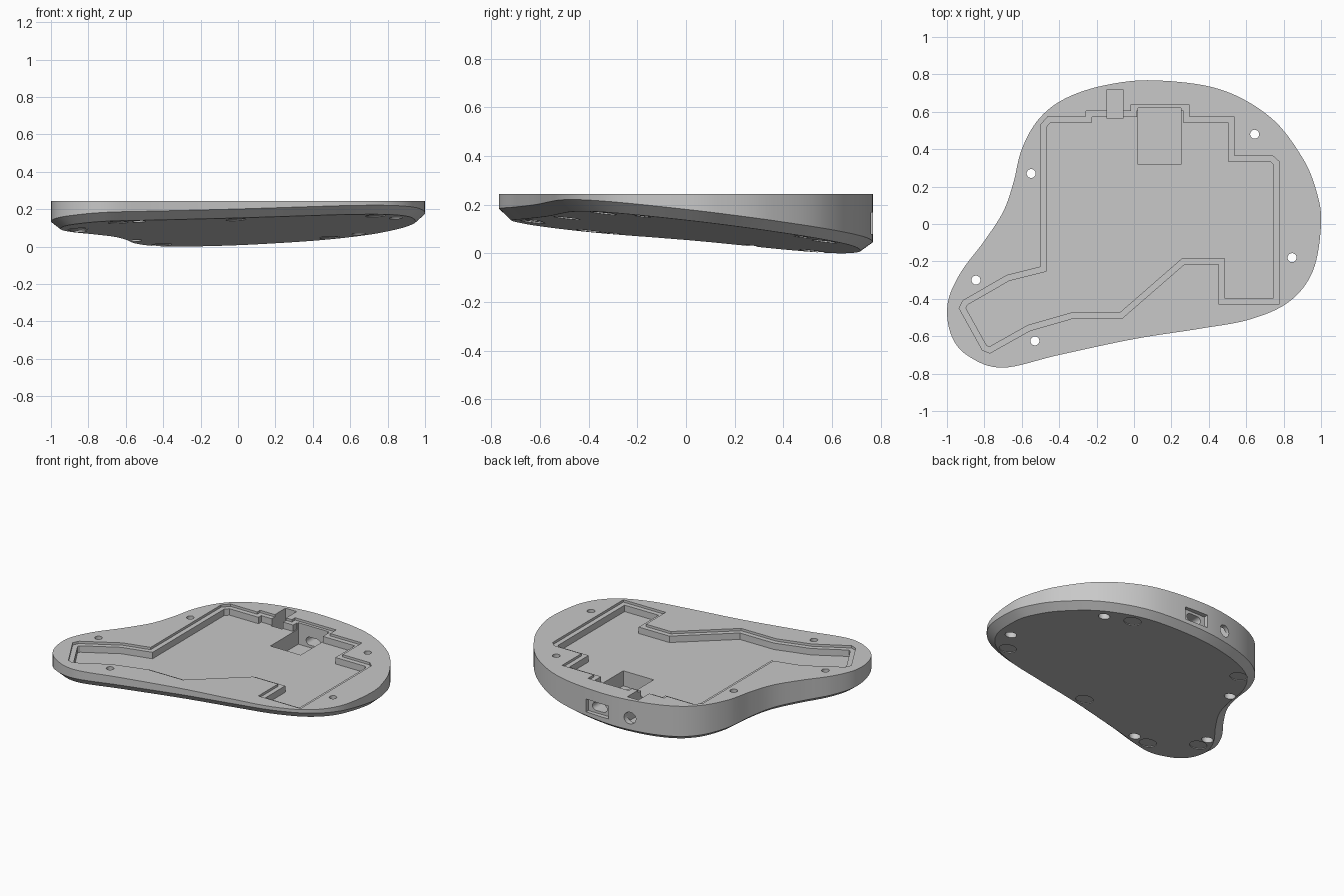
import bpy, bmesh, math
from mathutils import Vector

cube = bpy.data.objects.get("Cube")
if cube:
    bpy.data.objects.remove(cube)

TOP = 0.243
FLOOR = 0.183
SLOPE_X, SLOPE_Y = 0.05, -0.114
EDGE = [(.11, .768), (.46, .72), (.73, .57), (.90, .355), (.977, .17), (1, 0), (.957, -.25),
        (.83, -.415), (.62, -.51), (.35, -.56), (0, -.615), (-.4, -.70), (-.70, -.768),
        (-.88, -.71), (-.975, -.60), (-.997, -.43), (-.93, -.265), (-.80, -.09), (-.70, .065),
        (-.645, .22), (-.60, .40), (-.51, .56), (-.37, .67), (-.155, .742)]
POCKET = [(-.5, -.23), (-.5, .53), (-.46, .575), (-.257, .575), (-.257, .605), (-.016, .605),
          (-.016, .64), (.294, .64), (.294, .575), (.535, .575), (.535, .366), (.74, .366),
          (.775, .335), (.775, -.43), (.455, -.43), (.455, -.217), (.267, -.217),
          (-.064, -.505), (-.33, -.505), (-.556, -.57), (-.77, -.69), (-.81, -.675),
          (-.935, -.45), (-.915, -.41), (-.68, -.275)]
SCREWS = [(-.55, .27), (.645, .48), (.845, -.18), (-.845, -.30), (-.53, -.625)]
FEET = [(.735, -.34), (.49, .57), (-.41, .52), (-.01, -.49), (-.64, -.63), (-.855, -.40)]


def smooth_loop(points, steps=8):
    """Closed Catmull-Rom curve through the points."""
    pts = [Vector(p) for p in points]
    n, out = len(pts), []
    for i in range(n):
        a, b, c, d = (pts[(i + k) % n] for k in (-1, 0, 1, 2))
        for s in range(steps):
            t = s / steps
            out.append(b + (c - a) * t / 2 + (2 * a - 5 * b + 4 * c - d) * t * t / 2
                       + (3 * b - a - 3 * c + d) * t ** 3 / 2)
    return out


def inset(points, dist):
    """Mitred inward offset of a clockwise loop."""
    pts, out = [Vector(p) for p in points], []
    for i, p in enumerate(pts):
        e1 = (p - pts[i - 1]).normalized()
        e2 = (pts[(i + 1) % len(pts)] - p).normalized()
        n1, n2 = Vector((e1.y, -e1.x)), Vector((e2.y, -e2.x))
        out.append(p + (n1 + n2) * dist / (1 + n1.dot(n2)))
    return out


def circle(cx, cy, r, n=32):
    return [(cx + r * math.cos(math.tau * i / n), cy + r * math.sin(math.tau * i / n))
            for i in range(n)]


def rect(x0, x1, y0, y1):
    return [(x0, y0), (x0, y1), (x1, y1), (x1, y0)]


def slot(cx, cy, w, h, n=8):
    """Rectangle with fully rounded ends."""
    r, out = h / 2, []
    for side in (1, -1):
        for i in range(n + 1):
            a = math.pi * (i / n - 0.5)
            out.append((cx + side * (w / 2 - r + r * math.cos(a)), cy + side * r * math.sin(a)))
    return out


def add_loft(bm, rings):
    loops = [[bm.verts.new(p) for p in ring] for ring in rings]
    n = len(loops[0])
    for lo, hi in zip(loops, loops[1:]):
        for i in range(n):
            j = (i + 1) % n
            bm.faces.new((lo[i], lo[j], hi[j], hi[i]))
    bm.faces.new(loops[0])
    bm.faces.new(loops[-1])


def make_object(name, lofts):
    bm = bmesh.new()
    for rings in lofts:
        add_loft(bm, rings)
    bmesh.ops.recalc_face_normals(bm, faces=bm.faces)
    mesh = bpy.data.meshes.new(name)
    bm.to_mesh(mesh)
    bm.free()
    obj = bpy.data.objects.new(name, mesh)
    bpy.context.collection.objects.link(obj)
    return obj


outer = smooth_loop(EDGE)
base = inset(outer, 0.05)
LIFT = -min(SLOPE_X * p.x + SLOPE_Y * p.y for p in base)


def tilted(points, height):
    """Ring lying at a height above the sloping underside."""
    return [(x, y, LIFT + SLOPE_X * x + SLOPE_Y * y + height) for x, y in points]


def level(points, z):
    return [(x, y, z) for x, y in points]


def upright(points, y):
    return [(x, y, z) for x, z in points]


# Body: level top, sloping underside with a chamfered rim
case = make_object("case_body", [[tilted(base, 0), tilted(outer, 0.042), level(outer, TOP)]])

ABOVE = TOP + 0.1
inner = inset(POCKET, 0.032)
module = rect(.022, .252, .318, .62)
jack = rect(-.145, -.06, .563, .72)
cutters = [
    # Stepped board pocket with a level floor
    make_object("rim_step", [[level(POCKET, TOP - 0.016), level(POCKET, ABOVE)]]),
    make_object("board_pocket", [[level(inner, FLOOR), level(inner, ABOVE + 0.01)]]),
    # Deeper wells behind the two ports
    make_object("module_well", [[level(module, 0.08), level(module, ABOVE + 0.02)]]),
    make_object("jack_well", [[level(jack, 0.07), level(jack, ABOVE + 0.03)]]),
    # Port openings in the back wall
    make_object("port_recess", [[upright(rect(.05, .222, .08, .168), y) for y in (.738, .9)]]),
    make_object("port_slot", [[upright(slot(.136, .124, .11, .054), y) for y in (.58, .91)]]),
    make_object("jack_hole", [[upright(circle(-.102, .12, .04), y) for y in (.66, .92)]]),
    # Screw holes with wider seats below, and shallow foot recesses
    make_object("screw_holes", [[level(circle(x, y, .024), -.1), level(circle(x, y, .024), ABOVE)]
                                for x, y in SCREWS]),
    make_object("screw_seats", [[tilted(circle(x, y, .036), -.05), tilted(circle(x, y, .036), .055)]
                                for x, y in SCREWS]),
    make_object("foot_recesses", [[tilted(circle(x, y, .054), -.05), tilted(circle(x, y, .054), .005)]
                                  for x, y in FEET]),
]

bpy.ops.object.select_all(action='DESELECT')
case.select_set(True)
bpy.context.view_layer.objects.active = case
for cutter in cutters:
    cutter.hide_render = True
    mod = case.modifiers.new(cutter.name, 'BOOLEAN')
    mod.operation = 'DIFFERENCE'
    mod.solver = 'EXACT'
    mod.object = cutter
    bpy.ops.object.modifier_apply(modifier=mod.name)
    bpy.data.objects.remove(cutter)

# Single grey plastic
grey = bpy.data.materials.new("grey_plastic")
grey.use_nodes = True
colour = (0.58, 0.58, 0.58, 1)
grey.diffuse_color = colour
grey.node_tree.nodes["Principled BSDF"].inputs["Base Color"].default_value = colour
case.data.materials.clear()
case.data.materials.append(grey)
bpy.ops.object.shade_smooth_by_angle(angle=math.radians(25))
